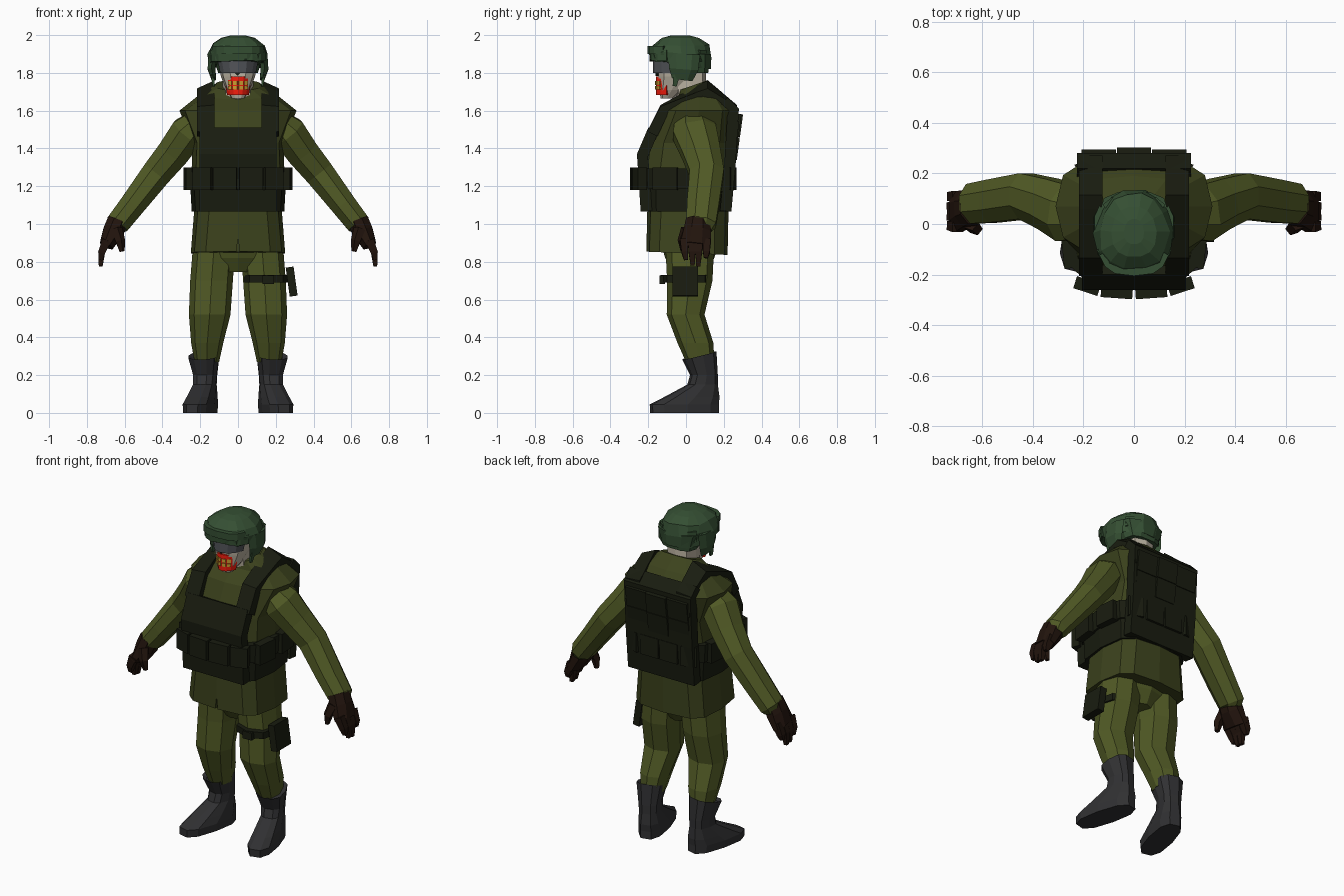
import bpy, bmesh, math, random
from mathutils import Vector, Matrix
from math import sin, cos, pi, radians

if "Cube" in bpy.data.objects:
    bpy.data.objects.remove(bpy.data.objects["Cube"])

random.seed(4)


def mat(name, r, g, b):
    m = bpy.data.materials.new(name)
    m.diffuse_color = (r, g, b, 1)
    m.use_nodes = True
    m.node_tree.nodes["Principled BSDF"].inputs["Base Color"].default_value = m.diffuse_color
    return m


CLOTH = mat("olive_cloth", .08, .1, .018)
JACKET = mat("jacket_olive", .045, .055, .012)
VEST = mat("vest_dark", .0095, .0115, .005)
BOOT = mat("boot_rubber", .03, .03, .032)
GLOVE = mat("glove_brown", .016, .007, .004)
HELM = mat("helmet_green", .035, .078, .033)
SKIN = mat("skin", .5, .45, .36)
GOGGLE = mat("goggle_grey", .085, .09, .1)
RED = mat("mask_red", .9, .012, .004)
YELLOW = mat("teeth_yellow", .6, .33, .03)


def finish(name, verts, faces, m):
    bm = bmesh.new()
    vs = [bm.verts.new(v) for v in verts]
    for f in faces:
        bm.faces.new([vs[i] for i in f])
    bmesh.ops.recalc_face_normals(bm, faces=bm.faces)
    me = bpy.data.meshes.new(name)
    bm.to_mesh(me)
    bm.free()
    ob = bpy.data.objects.new(name, me)
    bpy.context.collection.objects.link(ob)
    me.materials.append(m)
    return ob


def spow(v, p):
    return math.copysign(abs(v) ** p, v) if abs(v) > 1e-6 else 0


def loft(name, rings, m):
    n = len(rings[0])
    faces = [(k * n + i, k * n + (i + 1) % n, (k + 1) * n + (i + 1) % n, (k + 1) * n + i)
             for k in range(len(rings) - 1) for i in range(n)]
    faces += [tuple(range(n)), tuple(range((len(rings) - 1) * n, len(rings) * n))]
    return finish(name, [v for r in rings for v in r], faces, m)


def flat(cx, cy, z, rx, ry, n=12, p=.7, k=0, back=1):
    """Horizontal rounded-square ring; k tilts it along y, back narrows the rear."""
    out = []
    for i in range(n):
        a = 2 * pi * i / n
        y = ry * spow(sin(a), p)
        w = 1 + (back - 1) * max(0, sin(a))
        out.append(Vector((cx + rx * w * spow(cos(a), p), cy + y, z + k * y)))
    return out


def tube(name, pts, s, m, n=8):
    """Limb along points (x, y, z, half width, half depth), mirrored by s."""
    P = [Vector(q[:3]) for q in pts]
    rings = []
    for i, q in enumerate(pts):
        d = (P[min(i + 1, len(P) - 1)] - P[max(i - 1, 0)]).normalized()
        u = d.cross(Vector((0, 1, 0))).normalized()
        w = u.cross(d)
        ring = [P[i] + u * q[3] * cos(a) + w * q[4] * sin(a)
                for a in (2 * pi * (j + .5) / n for j in range(n))]
        rings.append([Vector((v.x * s, v.y, v.z)) for v in ring])
    return loft(name, rings, m)


def strip(name, path, t, x0, x1, m, drop=0):
    """Thick sheet following a (y, z) path from x0 to x1; drop lowers the x1 edge."""
    inner = []
    for i, (y, z) in enumerate(path):
        a, b = path[max(i - 1, 0)], path[min(i + 1, len(path) - 1)]
        d = Vector((b[0] - a[0], b[1] - a[1])).normalized()
        inner.append((y + d.y * t, z - d.x * t))
    k = len(path)
    rings = [[Vector((x, y, z - dz * max(0, (z - 1.6) / .15))) for y, z in path + inner[::-1]]
             for x, dz in ((x0, 0), (x1, drop))]
    n = 2 * k
    faces = [(i, (i + 1) % n, n + (i + 1) % n, n + i) for i in range(n)]
    for i in range(k - 1):
        f = (i, i + 1, n - 2 - i, n - 1 - i)
        faces += [f, tuple(n + j for j in f)]
    return finish(name, rings[0] + rings[1], faces, m)


def box(name, c, size, m, rz=0, ry=0):
    R = Matrix.Rotation(rz, 3, 'Z') @ Matrix.Rotation(ry, 3, 'Y')
    h = Vector(size) / 2
    v = [Vector(c) + R @ Vector((h.x * a, h.y * b, h.z * d))
         for d in (-1, 1) for a, b in ((-1, -1), (1, -1), (1, 1), (-1, 1))]
    return loft(name, [v[:4], v[4:]], m)


def wrap(name, cy, rx, ry, z0, z1, half, m, n=6, t=.02, taper=1, p=1):
    """Curved plate on the front of the head, spanning +-half degrees."""
    A = [radians(-90 - half + 2 * half * i / n) for i in range(n + 1)]
    rings = []
    for z, f in ((z0, taper), (z1, 1)):
        arc = lambda e, seq: [Vector(((rx - e) * f * spow(cos(a), p), cy + (ry - e) * spow(sin(a), p), z)) for a in seq]
        rings.append(arc(0, A) + arc(t, A[::-1]))
    return loft(name, rings, m)


# jacket with a slit in the front hem
jacket = loft("jacket", [flat(0, .005, .845, .25, .215, p=.55, k=-.04), flat(0, .01, 1.07, .232, .215, p=.6),
                         flat(0, .01, 1.3, .245, .235), flat(0, .03, 1.43, .24, .24),
                         flat(0, .07, 1.6, .31, .2), flat(0, .07, 1.68, .21, .12, k=.15),
                         flat(0, .04, 1.735, .12, .075, k=.35)], JACKET)
slit = finish("slit_cutter", [(x, y, z) for y in (-.3, -.17) for x, z in ((-.014, .8), (.014, .8), (0, .93))],
              [(0, 1, 2), (3, 4, 5), (0, 1, 4, 3), (1, 2, 5, 4), (2, 0, 3, 5)], JACKET)
slit.hide_render = True
slit.hide_viewport = True
cut = jacket.modifiers.new("slit", 'BOOLEAN')
cut.operation, cut.object = 'DIFFERENCE', slit

# vest: waist band, belt, front and back panels
loft("vest_band", [flat(0, 0, 1.065, .245, .238, p=.6), flat(0, 0, 1.24, .255, .245, p=.6)], VEST)
loft("belt", [flat(0, 0, 1.185, .264, .252, p=.6), flat(0, 0, 1.295, .27, .258, p=.6)], VEST)
strip("vest_front", [(-.24, 1.065), (-.255, 1.3), (-.26, 1.37), (-.2, 1.51)], .06, -.205, .205, VEST)
strip("vest_back", [(.22, 1.67), (.28, 1.61), (.262, 1.3), (.24, 1.065)], .06, -.225, .225, VEST)
for r in range(2):
    for c in (-1, 0, 1):
        z = 1.58 - r * .122
        y = .302 - r * .017 - abs(c) * .008
        strip("back_pocket", [(y, z), (y - .016, z - .119)], .05, c * .14 - .068, c * .14 + .068, VEST)

# shoulder straps and belt pouches
strap_path = [(-.205, 1.49), (-.135, 1.63), (.06, 1.735), (.115, 1.76), (.27, 1.63), (.28, 1.5)]
pouches = [(.068, -.268, .05, .125, 4), (.185, -.245, .05, .10, 18), (.257, -.11, .05, .13, 84),
           (.257, .08, .05, .13, 95), (.185, .23, .045, .09, -22), (.065, .245, .04, .12, 0)]
for s in (1, -1):
    strip("shoulder_strap", strap_path, .06, s * .125, s * .218, VEST, .04)
    for x, y, d, w, a in pouches:
        box("belt_pouch", (s * x, y, 1.24), (w, d, .12), VEST, radians(s * a))

# limbs
for s in (1, -1):
    tube("sleeve", [(.2, .035, 1.55, .07, .10), (.265, .045, 1.485, .1, .125), (.34, .08, 1.38, .093, .11),
                    (.43, .11, 1.27, .085, .098), (.56, .09, 1.1, .073, .092), (.638, .08, 1.0, .068, .085),
                    (.645, .075, .975, .05, .065)], s, CLOTH)
    tube("glove_cuff", [(.635, .065, 1.02, .06, .07), (.66, .06, .96, .06, .078), (.697, .05, .885, .04, .088)], s, GLOVE)
    for i, (tip_z, tip_y) in enumerate(((.81, .0), (.78, .035), (.775, .065), (.82, .105))):
        y = -.012 + .041 * i
        tube("finger", [(.695, y, .915, .034, .028), (.722, (y + tip_y) / 2, .85, .026, .025),
                        (.727, tip_y, tip_z, .014, .015)], s, GLOVE, 4)
    tube("thumb", [(.645, .005, .97, .034, .034), (.625, -.02, .91, .028, .026), (.615, -.015, .855, .015, .014)], s, GLOVE, 5)
    loft("trouser_leg", [flat(s * x, y, z, rx, ry, 8, .85) for x, y, z, rx, ry in (
        (.165, .075, .27, .065, .075), (.163, .05, .37, .085, .095), (.15, -.002, .52, .11, .1),
        (.14, .02, .7, .113, .12), (.125, .02, .9, .112, .13))], CLOTH)
    # boot: shaft and foot in one, toes turned out
    boot = loft("boot", [flat(0, y, z, rx, ry, 10, .75, k) for y, z, rx, ry, k in (
        (-.01, 0, .073, .188, 0), (-.012, .045, .076, .188, 0), (.03, .085, .07, .148, 0), (.088, .15, .06, .08, 0),
        (.095, .2, .063, .072, 0), (.07, .305, .083, .088, .25), (.07, .29, .06, .07, .25))], BOOT)
    pivot = Vector((s * .175, .09, 0))
    boot.data.transform(Matrix.Translation(pivot) @ Matrix.Rotation(s * radians(14), 4, 'Z')
                        @ Matrix.Translation((0, -.09, 0)))
loft("trouser_seat", [flat(0, .02, .745, .06, .09, 8), flat(0, .02, .82, .15, .13, 8),
                      flat(0, .02, .92, .21, .16, 8)], CLOTH)

# thigh holster
loft("holster_strap", [flat(.15, 0, .69, .118, .132, 8, .8), flat(.15, 0, .73, .118, .134, 8, .8)], VEST)
box("strap_buckle", (.16, -.125, .705), (.06, .03, .045), VEST)
box("holster", (.284, -.003, .695), (.042, .135, .155), VEST, 0, radians(-8))

# head and neck
loft("neck", [flat(0, .03, 1.64, .08, .08, 8), flat(0, .015, 1.84, .085, .09, 8)], SKIN)
loft("head", [flat(0, -.10, 1.665, .035, .035, 10), flat(0, -.075, 1.71, .062, .07, 10),
              flat(0, -.04, 1.78, .09, .11, 10), flat(0, -.03, 1.88, .11, .12, 10)], SKIN)
wrap("red_mask", -.06, .08, .1, 1.682, 1.782, 65, RED, taper=.8)
for row in range(2):
    for i in range(4):
        a = radians(-90 + (i - 1.5) * 22)
        box("tooth", (.068 * cos(a), -.06 + .093 * sin(a), 1.721 + .026 * row), (.022, .02, .02), YELLOW, a + pi / 2)
box("nose_hole", (0, -.152, 1.8), (.018, .02, .025), VEST, 0, radians(45))
wrap("goggles", -.05, .115, .125, 1.8, 1.88, 75, GOGGLE, taper=.85)

# helmet: rumpled dome, brow roll and side flaps
dome = loft("helmet", [flat(0, -.03, z, rx, ry, 14, .8, k, .82) for z, rx, ry, k in (
    (1.85, .13, .15, -.12), (1.845, .15, .165, -.14), (1.9, .157, .17, -.08), (1.95, .138, .15, 0),
    (1.985, .09, .1, 0), (1.998, .04, .05, 0))], HELM)
for v in dome.data.vertices:
    if v.co.z < 1.97:
        v.co += Vector([random.uniform(-.007, .007) for _ in range(3)])
loft("helmet_nape", [flat(0, .05, 1.80, .105, .07, 10), flat(0, .04, 1.9, .138, .09, 10)], HELM)
wrap("brow_roll", -.04, .153, .15, 1.865, 1.92, 72, HELM, t=.03, p=.75)
wrap("brow_top", -.04, .145, .165, 1.9, 1.942, 68, HELM, t=.04, p=.7)
for s in (1, -1):
    tube("ear_flap", [(.135, -.01, 1.90, .024, .085), (.14, -.012, 1.82, .024, .078), (.128, -.02, 1.765, .014, .055)], s, HELM, 6)
    tube("chin_strap", [(.135, -.05, 1.79, .012, .025), (.128, -.06, 1.73, .008, .015)], s, HELM, 4)
    box("helmet_tab", (s * .095, .08, 1.89), (.05, .03, .06), HELM, s * radians(-40))
